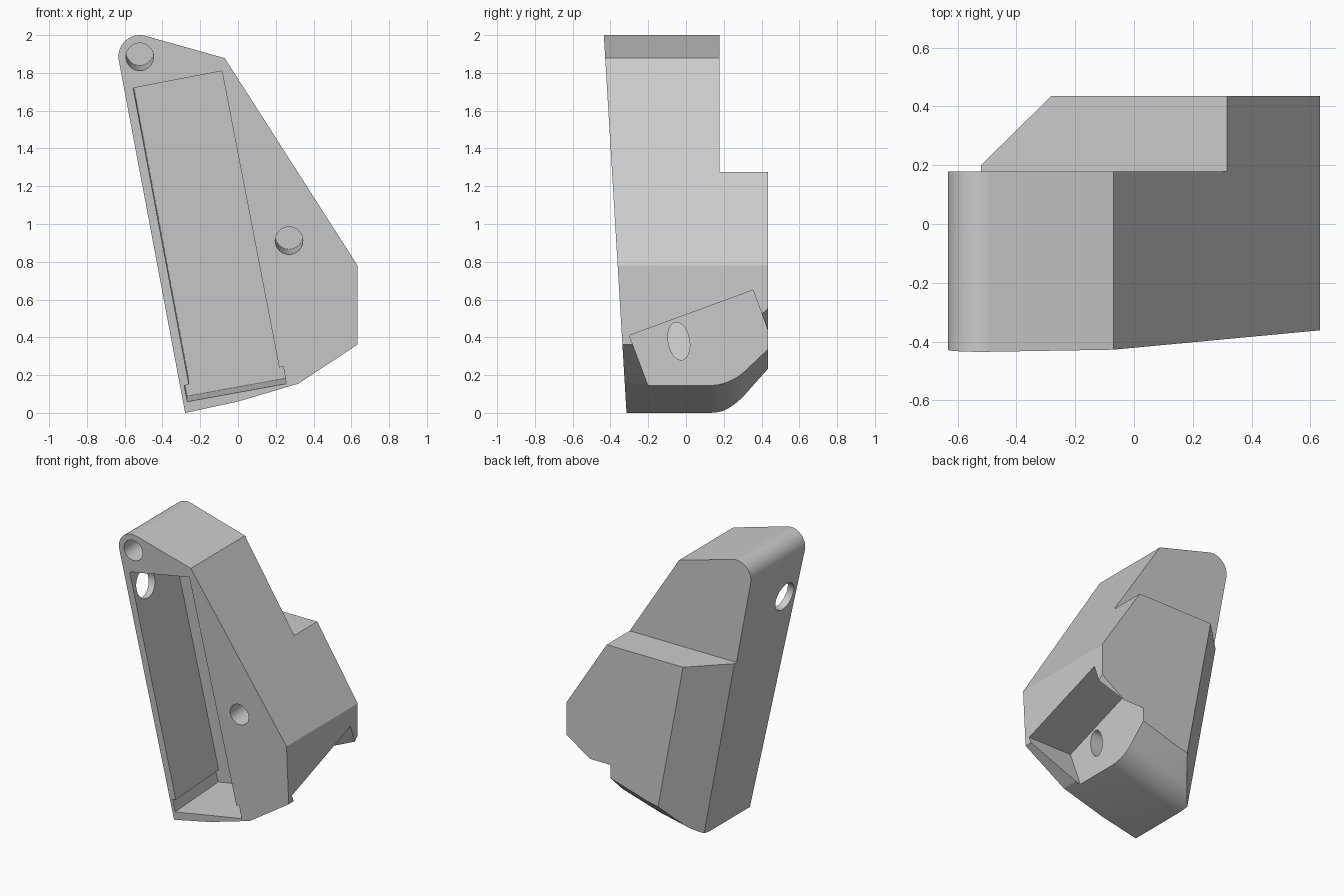
import bpy, bmesh
from math import sin, cos, radians, sqrt, tau
from mathutils import Vector

cube = bpy.data.objects.get("Cube")
if cube:
    bpy.data.objects.remove(cube, do_unlink=True)

GREY = (0.6, 0.6, 0.6, 1.0)
grey = bpy.data.materials.new("plain_grey")
grey.use_nodes = True
grey.diffuse_color = GREY
grey.node_tree.nodes["Principled BSDF"].inputs["Base Color"].default_value = GREY

LEAN = 0.06                                   # forward lean of the front face
FRONT_Y, BACK_Y, LEDGE_Y, LEDGE_Z = -0.315, 0.435, 0.178, 1.275
INWARD = Vector((0, 1, LEAN)).normalized()    # direction into the front face
SIDE = Vector((-cos(radians(10.7)), 0, -sin(radians(10.7))))  # slanted side normal


def loft(name, sections):
    """Closed solid through matching rings of points."""
    bm = bmesh.new()
    rings = [[bm.verts.new(p) for p in s] for s in sections]
    n = len(rings[0])
    for a, b in zip(rings, rings[1:]):
        for i in range(n):
            j = (i + 1) % n
            bm.faces.new((a[i], a[j], b[j], b[i]))
    bm.faces.new(rings[0])
    bm.faces.new(rings[-1][::-1])
    bmesh.ops.recalc_face_normals(bm, faces=bm.faces)
    mesh = bpy.data.meshes.new(name)
    bm.to_mesh(mesh)
    bm.free()
    mesh.materials.append(grey)
    ob = bpy.data.objects.new(name, mesh)
    bpy.context.collection.objects.link(ob)
    return ob


def sweep(name, points, vec):
    return loft(name, [points, [Vector(p) + Vector(vec) for p in points]])


def from_front(name, outline, depth):
    """Cutter whose outline (x, z) lies on the leaning front face."""
    base = [Vector((x, FRONT_Y - LEAN * z, z)) - INWARD * 0.1 for x, z in outline]
    return sweep(name, base, INWARD * (depth + 0.1))


def oval(u, v, ru, rv, n=40):
    return [(u + ru * cos(tau * i / n), v + rv * sin(tau * i / n)) for i in range(n)]


def cut(ob, cutter):
    cutter.hide_render = True
    mod = ob.modifiers.new("cut", "BOOLEAN")
    mod.operation = "DIFFERENCE"
    mod.solver = "EXACT"
    mod.object = cutter
    bpy.context.view_layer.objects.active = ob
    bpy.ops.object.modifier_apply(modifier=mod.name)
    bpy.data.objects.remove(cutter, do_unlink=True)


def rise(y, start=0.12, r=0.28, bend=radians(43.5)):
    """Height of the underside as it curls up towards the back."""
    t = max(0, y - start)
    if t < r * sin(bend):
        return r - sqrt(r * r - t * t)
    return r * (1 - cos(bend)) + (t - r * sin(bend)) * sin(bend) / cos(bend)


def section(y):
    k = rise(y)
    low = k / 1.04
    pts = [(-0.28 - 0.189 * low, low)]
    for i in range(13):                       # rounded top corner
        a = radians(190.7 - 116.2 * i / 12)
        pts.append((-0.52 + 0.113 * cos(a), 1.887 + 0.113 * sin(a)))
    pts += [(-0.07, 1.878), (0.633, 0.78), (0.633, 0.362 + k), (0.32, 0.155 + k), (0, 0.06 + k)]
    return [(x, y, z) for x, z in pts]


# Main body with curled underside
stations = [-0.6] + [0.12 + 0.193 * i / 8 for i in range(9)] + [BACK_Y]
body = loft("wedge_housing", [section(y) for y in stations])

# Leaning front face and chamfered back edge
bm = bmesh.new()
bm.from_mesh(body.data)
for point, normal in (((0, FRONT_Y, 0), -INWARD),
                      ((-0.28, 0.2, 0), SIDE + Vector((0, 1, 0)))):
    bmesh.ops.bisect_plane(bm, geom=bm.verts[:] + bm.edges[:] + bm.faces[:],
                           plane_co=point, plane_no=normal, clear_outer=True)
    bmesh.ops.holes_fill(bm, edges=[e for e in bm.edges if e.is_boundary], sides=0)
bmesh.ops.recalc_face_normals(bm, faces=bm.faces)
bm.to_mesh(body.data)
bm.free()

# Ledge at the upper back
cut(body, sweep("ledge_cutter", [(-1, LEDGE_Y, LEDGE_Z), (1, LEDGE_Y, LEDGE_Z),
                                 (1, 1, LEDGE_Z), (-1, 1, LEDGE_Z)], (0, 0, 1)))

# Long front cavity with a wider foot
cut(body, from_front("cavity_cutter", [
    (-0.555, 1.72), (-0.085, 1.81), (0.218, 0.24), (0.24, 0.245),
    (0.255, 0.155), (-0.268, 0.06), (-0.285, 0.145), (-0.26, 0.15)], 0.48))

# Blind screw holes in the front
for x, z in ((-0.52, 1.885), (0.27, 0.912)):
    cut(body, from_front("screw_hole_cutter", oval(x, z, 0.073, 0.073), 0.45))

# Tilted pocket in the lower side
pocket = [(-0.30, 0.41), (0.355, 0.65), (0.52, 0.2), (0.4, -0.2), (-0.07, -0.2)]
cut(body, sweep("pocket_cutter", [(0.285, y, z) for y, z in pocket], (0.6, 0, 0)))

# Cable holes from the pocket and from the slanted side into the cavity
cut(body, sweep("pocket_hole_cutter",
                [(0.4, y - 0.12 * (z - 0.38), z) for y, z in oval(-0.038, 0.38, 0.057, 0.1)],
                (-0.4, 0, 0)))
cut(body, sweep("side_hole_cutter",
                [(-0.85, y, z) for y, z in oval(-0.278, 1.53, 0.1, 0.1)], SIDE * -0.5))

# Smooth curves, sharp edges
bpy.ops.object.select_all(action="DESELECT")
body.select_set(True)
bpy.context.view_layer.objects.active = body
bpy.ops.object.shade_smooth_by_angle(angle=radians(15))
